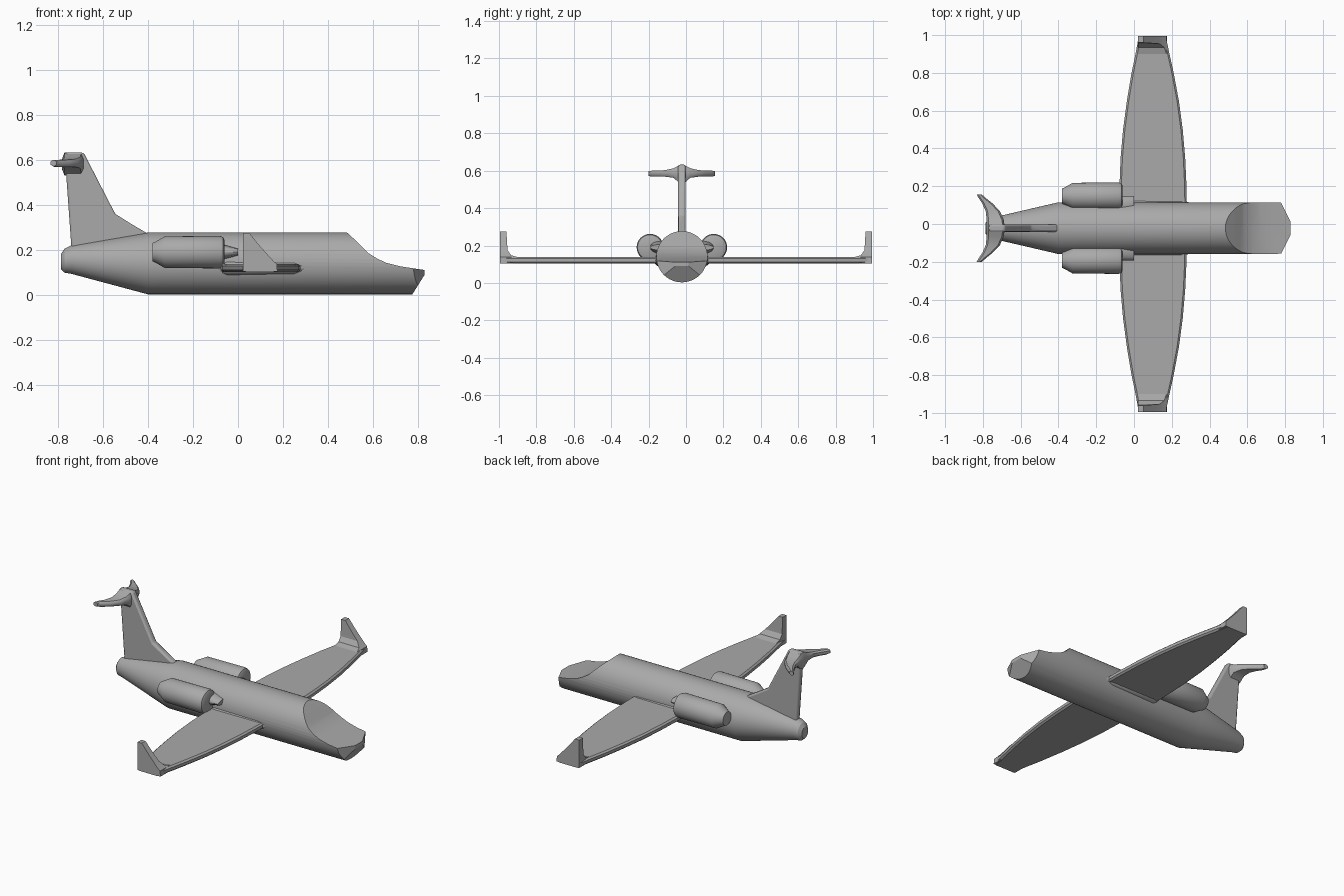
import bpy, bmesh, math
from mathutils import Vector

cube = bpy.data.objects.get("Cube")
if cube:
    bpy.data.objects.remove(cube, do_unlink=True)

grey = bpy.data.materials.new("plain grey")
grey.use_nodes = True
grey.diffuse_color = (0.4, 0.4, 0.4, 1)
grey.node_tree.nodes["Principled BSDF"].inputs["Base Color"].default_value = (0.4, 0.4, 0.4, 1)

MID = -0.022  # centre line of the body in y


def finish(name, bm):
    bmesh.ops.recalc_face_normals(bm, faces=bm.faces[:])
    mesh = bpy.data.meshes.new(name)
    bm.to_mesh(mesh)
    bm.free()
    mesh.materials.append(grey)
    obj = bpy.data.objects.new(name, mesh)
    bpy.context.collection.objects.link(obj)
    return obj


def smooth(obj, angle=35):
    bpy.ops.object.select_all(action="DESELECT")
    obj.select_set(True)
    bpy.context.view_layer.objects.active = obj
    bpy.ops.object.shade_smooth_by_angle(angle=math.radians(angle))


def loft(rings):
    bm = bmesh.new()
    rows = [[bm.verts.new(p) for p in ring] for ring in rings]
    n = len(rows[0])
    for a, b in zip(rows, rows[1:]):
        for i in range(n):
            j = (i + 1) % n
            bm.faces.new((a[i], a[j], b[j], b[i]))
    bm.faces.new(rows[0])
    bm.faces.new(rows[-1][::-1])
    return bm


def oval(x, y, z, ry, rz, n=48):
    turn = [2 * math.pi * i / n for i in range(n)]
    return [(x, y + ry * math.cos(a), z + rz * math.sin(a)) for a in turn]


def blade(y, back, front, low, high):
    # flat chord section with bevelled leading and trailing edges
    b, h = 0.01, (high - low) * 0.25
    return [(back, y, low + h), (back + b, y, low), (front - b, y, low), (front, y, low + h),
            (front, y, high - h), (front - b, y, high), (back + b, y, high), (back, y, high - h)]


def prism(points, y0, y1):
    return loft([[(x, y, z) for x, z in points] for y in (y0, y1)])


# Fuselage: tube with a tapered tail, trimmed at the nose
stations = [(-0.785, 0.148, 0.03, 0.035), (-0.77, 0.152, 0.048, 0.053),
            (-0.74, 0.157, 0.058, 0.063), (-0.4, 0.14, 0.137, 0.137), (0.85, 0.14, 0.137, 0.137)]
bm = loft([oval(x, MID, z, ry, rz) for x, z, ry, rz in stations])
for co, normal in [((0.825, MID, 0.085), (0.08, 0, -0.05)),
                   ((0.78, MID + 0.132, 0), (0.08, 0.04, 0)),
                   ((0.78, MID - 0.132, 0), (0.08, -0.04, 0)),
                   ((0.828, 0, 0), (1, 0, 0))]:
    bmesh.ops.bisect_plane(bm, geom=bm.verts[:] + bm.edges[:] + bm.faces[:], plane_co=co,
                           plane_no=Vector(normal).normalized(), clear_outer=True)
    bmesh.ops.holes_fill(bm, edges=[e for e in bm.edges if e.is_boundary])
fuselage = finish("fuselage", bm)

# Scooped windscreen and flat nose deck
deck = [(0.475, 0.285), (0.53, 0.235), (0.58, 0.185), (0.62, 0.16), (0.66, 0.142),
        (0.72, 0.127), (0.9, 0.1), (0.9, 0.4), (0.475, 0.4)]
cutter = finish("nose_cutter", prism(deck, -0.3, 0.3))
cutter.hide_render = True
cut = fuselage.modifiers.new("nose cut", "BOOLEAN")
cut.operation, cut.solver, cut.object = "DIFFERENCE", "EXACT", cutter
bpy.context.view_layer.objects.active = fuselage
bpy.ops.object.modifier_apply(modifier=cut.name)
bpy.data.objects.remove(cutter, do_unlink=True)
smooth(fuselage, 25)

# Wings and winglets
plan = [(0.02, -0.08, 0.28), (0.2, -0.077, 0.278), (0.35, -0.071, 0.271), (0.5, -0.058, 0.258),
        (0.65, -0.038, 0.238), (0.8, -0.013, 0.21), (0.9, 0.008, 0.188), (0.995, 0.025, 0.168)]
tip = [(0.105, 0.88, 0.175), (0.138, 0.9, 0.172), (0.148, 0.935, 0.16),
       (0.175, 0.954, 0.135), (0.22, 0.957, 0.095), (0.275, 0.96, 0.05)]
for side, label in ((1, "left"), (-1, "right")):
    wing = finish(label + "_wing", loft([blade(side * y, b, f, 0.103, 0.138) for y, b, f in plan]))
    smooth(wing, 30)
    rings = [[(0.022, side * y, z), (f, side * y, z), (f, side * 0.995, z), (0.022, side * 0.995, z)]
             for z, y, f in tip]
    smooth(finish(label + "_winglet", loft(rings)), 30)

    # Engine nacelle with tapered exhaust and rounded intake lip
    shape = [(-0.38, 0.04), (-0.365, 0.047), (-0.325, 0.07), (-0.08, 0.072), (-0.066, 0.067), (-0.06, 0.055)]
    smooth(finish(label + "_engine", loft([oval(x, MID + side * 0.17, 0.19, r, r, 32) for x, r in shape])))

    # Engine pylon and wing root fairing
    smooth(finish(label + "_pylon", loft([oval(x, MID + side * 0.12, 0.19, 0.05, r, 16)
                                          for x, r in ((-0.33, 0.015), (-0.27, 0.03), (-0.07, 0.035), (0.0, 0.015))])))
    smooth(finish(label + "_wing_fairing", loft([oval(x, MID + side * 0.11, 0.12, w, h, 16)
                                                 for x, w, h in ((-0.1, 0.02, 0.015), (-0.05, 0.04, 0.035),
                                                                 (0.25, 0.04, 0.03), (0.31, 0.02, 0.012))])))

# Tail fin with a swept front edge and dorsal fillet
fin = [(-0.74, 0.16), (-0.4, 0.2), (-0.4, 0.272), (-0.465, 0.31), (-0.545, 0.36),
       (-0.685, 0.632), (-0.768, 0.632), (-0.765, 0.57), (-0.74, 0.22)]
tail_fin = finish("tail_fin", prism(fin, MID - 0.02, MID + 0.02))
bevel = tail_fin.modifiers.new("soft edge", "BEVEL")
bevel.width, bevel.segments = 0.01, 2
smooth(tail_fin, 50)

# Crescent tailplane, thickened where it meets the fin
half = [(0.0, -0.78, -0.685, 0.53, 0.632), (0.02, -0.78, -0.686, 0.54, 0.626),
        (0.045, -0.78, -0.69, 0.562, 0.613), (0.09, -0.785, -0.71, 0.568, 0.603),
        (0.13, -0.803, -0.748, 0.568, 0.6), (0.16, -0.823, -0.785, 0.568, 0.6),
        (0.178, -0.833, -0.805, 0.572, 0.598)]
span = [(-y, *rest) for y, *rest in half[:0:-1]] + half
smooth(finish("tailplane", loft([blade(MID + y, b, f, lo, hi) for y, b, f, lo, hi in span])), 40)
